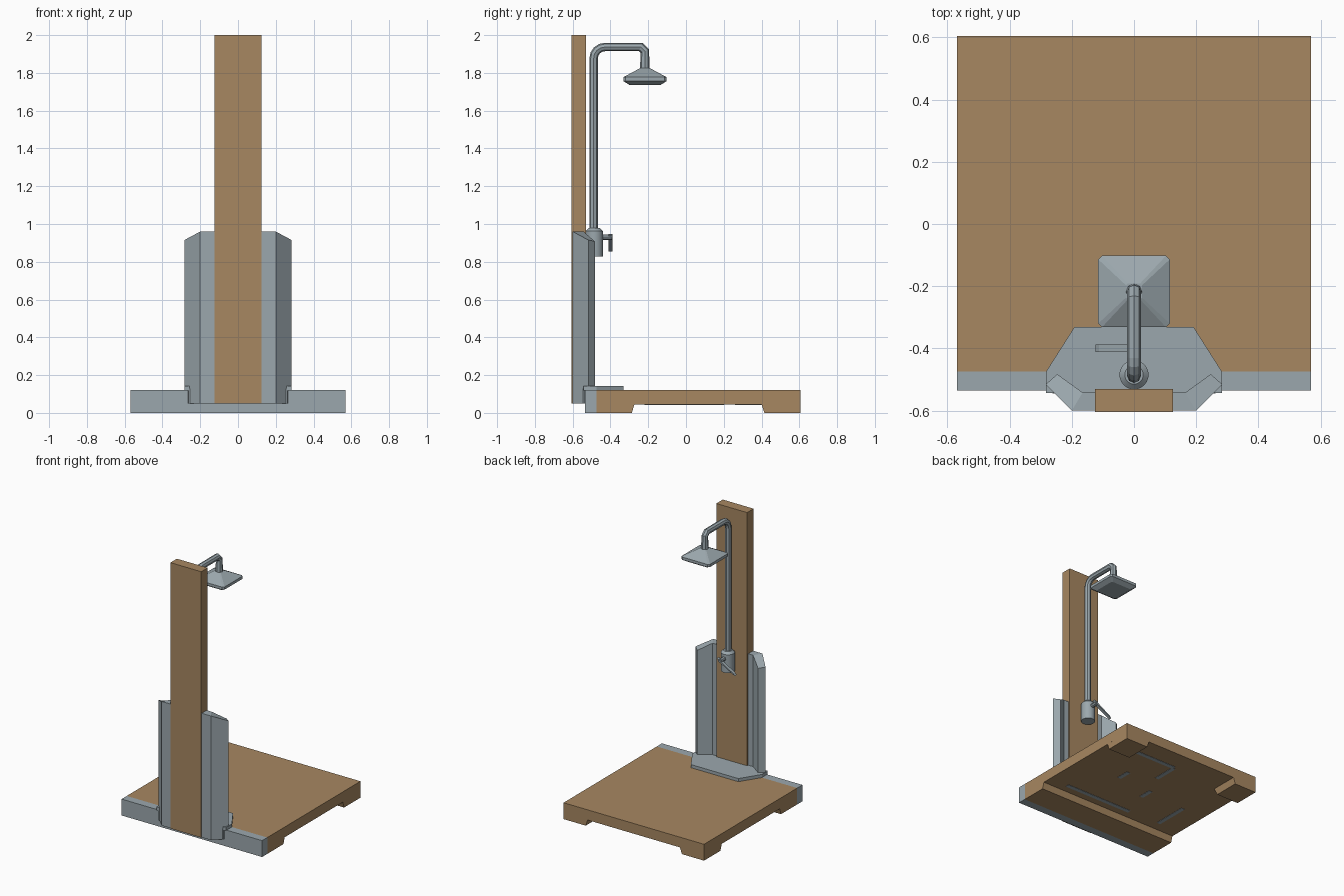
import bpy, bmesh, math
from mathutils import Vector

if "Cube" in bpy.data.objects:
    bpy.data.objects.remove(bpy.data.objects["Cube"])


def material(name, rgb):
    m = bpy.data.materials.new(name)
    m.diffuse_color = (*rgb, 1)
    m.use_nodes = True
    m.node_tree.nodes["Principled BSDF"].inputs["Base Color"].default_value = m.diffuse_color
    return m


WOOD = material("wood_brown", (0.39, 0.245, 0.12))
GREY = material("metal_grey", (0.33, 0.39, 0.42))


def loft(name, groups, mat, bevel=0):
    """Each group is a list of equal rings of 3D points, skinned and capped."""
    bm = bmesh.new()
    for rings in groups:
        vs = [[bm.verts.new(p) for p in r] for r in rings]
        n = len(vs[0])
        for a, b in zip(vs, vs[1:]):
            for i in range(n):
                j = (i + 1) % n
                bm.faces.new((a[i], a[j], b[j], b[i]))
        bm.faces.new(vs[0][::-1])
        bm.faces.new(vs[-1])
    bmesh.ops.recalc_face_normals(bm, faces=bm.faces)
    me = bpy.data.meshes.new(name)
    bm.to_mesh(me)
    bm.free()
    me.materials.append(mat)
    ob = bpy.data.objects.new(name, me)
    bpy.context.collection.objects.link(ob)
    if bevel:
        mod = ob.modifiers.new("bevel", 'BEVEL')
        mod.width, mod.segments = bevel, 1
    return ob


def rect(x0, x1, y0, y1, z):
    return [(x0, y0, z), (x1, y0, z), (x1, y1, z), (x0, y1, z)]


def box(x0, x1, y0, y1, z0, z1):
    return [rect(x0, x1, y0, y1, z0), rect(x0, x1, y0, y1, z1)]


def circle(y, z, r, n):
    return [(r * math.cos(2 * math.pi * (i + .5) / n),
             y + r * math.sin(2 * math.pi * (i + .5) / n), z) for i in range(n)]


# platform: slab, full-width front bar and two tapered corner feet
W, D = 0.57, 0.605
parts = [box(-W, W, -0.475, D, 0.045, 0.12),
         [rect(-W, W, -0.475, -0.287, 0), rect(-W, W, -0.475, -0.273, 0.045)]]
for s in (-1, 1):
    parts.append([rect(s * 0.39, s * W, 0.415, D, 0),
                  rect(s * 0.375, s * W, 0.40, D, 0.045)])
loft("platform", parts, WOOD)
loft("front_strip", [box(-W, W, -0.535, -0.475, 0, 0.12)], GREY)

# thin grey strips on the underside
strips = [(-0.13, 0.42, -0.22, -0.19), (-0.4, -0.37, -0.2, 0.06),
          (0.02, 0.36, 0.43, 0.46), (0, 0.03, 0.26, 0.44),
          (0.2, 0.23, 0.1, 0.2), (-0.08, -0.05, 0.0, 0.1)]
loft("underside_strips", [box(*s, 0.043, 0.046) for s in strips], GREY)

# upright board
loft("post", [box(-0.125, 0.125, -0.605, -0.53, 0.05, 2.0)], WOOD)

# angled wings beside the board, tops falling away on the outer flap
flat = [(0.12, -0.6), (0.2, -0.6), (0.165, -0.542), (0.12, -0.542)]
flap = [(0.2, -0.6), (0.284, -0.516), (0.247, -0.483), (0.165, -0.542)]
for s, side in ((-1, "left"), (1, "right")):
    groups = []
    for pts, tops in ((flat, (0.96,) * 4), (flap, (0.96, 0.915, 0.908, 0.96))):
        groups.append([[(s * x, y, 0.05) for x, y in pts],
                       [(s * x, y, z) for (x, y), z in zip(pts, tops)]])
    loft(side + "_wing", groups, GREY)

# bracket plate lying on the platform, with a lip over the front strip
outline = [(-0.283, -0.543), (0.283, -0.543), (0.283, -0.475),
           (0.192, -0.332), (-0.192, -0.332), (-0.283, -0.475)]
loft("bracket_plate", [[[(x, y, z) for x, y in outline] for z in (0.118, 0.143)],
                       box(-0.262, 0.262, -0.545, -0.53, 0.05, 0.13)], GREY)

# valve body with chamfered cap
Y = -0.485
valve = loft("valve_body", [[circle(Y, 0.828, 0.047, 20), circle(Y, 0.962, 0.047, 20),
                             circle(Y, 0.978, 0.03, 20)]], GREY)

# valve stub and slanting lever
stub = [[(0.015 * math.cos(a), y, 0.93 + 0.015 * math.sin(a))
         for a in [i * math.pi / 4 for i in range(8)]] for y in (-0.45, -0.393)]
lever = [[(x + dx, y, z + dz) for y, dx, dz in
          ((-0.411, -h * .6, -h * .8), (-0.388, -h * .6, -h * .8),
           (-0.388, h * .6, h * .8), (-0.411, h * .6, h * .8))]
         for x, z, h in ((0.012, 0.936, 0.015), (-0.118, 0.862, 0.009))]
loft("valve_handle", [stub, lever], GREY)

# riser pipe: eight-sided sweep along a path in the yz plane
path = [(Y - 0.004, 0.96)]
R = 0.06
for i in range(5):
    a = math.pi - i * math.pi / 8
    path.append((Y - 0.004 + R + R * math.cos(a), 1.877 + R * math.sin(a)))
path += [(-0.24, 1.937), (-0.218, 1.915), (-0.218, 1.82)]
pts = [Vector((0, y, z)) for y, z in path]
rings = []
for i, p in enumerate(pts):
    d0 = (p - pts[i - 1]).normalized() if i else (pts[1] - p).normalized()
    d1 = (pts[i + 1] - p).normalized() if i < len(pts) - 1 else d0
    t = (d0 + d1).normalized()
    side = t.cross(Vector((1, 0, 0))) / t.dot(d0)
    r = 0.026 if i == len(pts) - 1 else 0.022
    rings.append([p + Vector((r * math.cos(a), 0, 0)) + side * r * math.sin(a)
                  for a in [k * math.pi / 4 for k in range(8)]])
loft("shower_pipe", [rings], GREY)


# square shower head with cut corners
def square(h, z, c):
    k = h - c
    return [(x, y - 0.217, z) for x, y in ((-k, -h), (k, -h), (h, -k), (h, k),
                                           (k, h), (-k, h), (-h, k), (-h, -k))]


loft("shower_head", [[square(0.084, 1.737, 0.008), square(0.115, 1.757, 0.012),
                      square(0.115, 1.777, 0.012), square(0.026, 1.825, 0.006)]], GREY)

# smooth the round valve, keeping its edges sharp
bpy.ops.object.select_all(action='DESELECT')
valve.select_set(True)
bpy.context.view_layer.objects.active = valve
bpy.ops.object.shade_smooth_by_angle(angle=math.radians(30))
